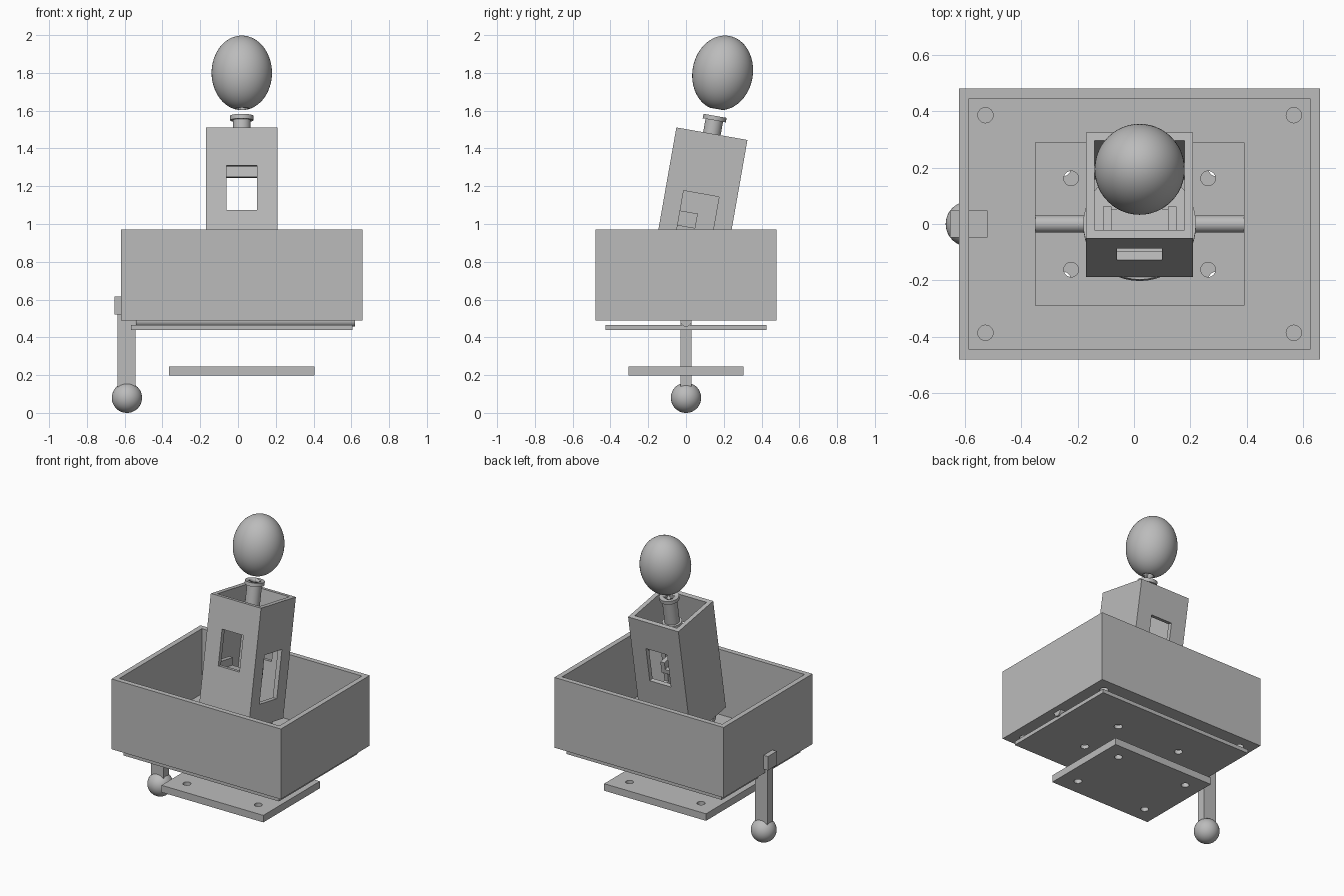
import bpy
import math
from mathutils import Matrix, Vector

if "Cube" in bpy.data.objects:
    bpy.data.objects.remove(bpy.data.objects["Cube"])

CX = 0.02  # shared centre line of the assembly
LEAN = Matrix.Translation((CX, 0, 0.70)) @ Matrix.Rotation(math.radians(-10), 4, "X")

grey = bpy.data.materials.new("plain grey")
grey.use_nodes = True
grey.diffuse_color = (0.5, 0.5, 0.5, 1)
grey.node_tree.nodes["Principled BSDF"].inputs["Base Color"].default_value = (0.5, 0.5, 0.5, 1)


def finish(name, frame):
    ob = bpy.context.object
    ob.name = name
    bpy.ops.object.transform_apply(location=True, rotation=True, scale=True)
    ob.data.transform(frame)
    ob.data.materials.append(grey)
    return ob


def box(name, low, high, frame=Matrix()):
    low, high = Vector(low), Vector(high)
    bpy.ops.mesh.primitive_cube_add(size=1, location=(low + high) / 2)
    bpy.context.object.scale = high - low
    return finish(name, frame)


def rod(name, radius, start, end, frame=Matrix(), x=0, y=0):
    bpy.ops.mesh.primitive_cylinder_add(vertices=48, radius=radius, depth=end - start,
                                        location=(x, y, (start + end) / 2))
    ob = finish(name, frame)
    bpy.ops.object.shade_smooth_by_angle()
    return ob


def ball(name, radius, height, location, frame=Matrix()):
    bpy.ops.mesh.primitive_uv_sphere_add(segments=48, ring_count=32, radius=1, location=location)
    bpy.context.object.scale = (radius, radius, height)
    ob = finish(name, frame)
    bpy.ops.object.shade_smooth_by_angle()
    return ob


def cut(target, *cutters):
    for cutter in cutters:
        mod = target.modifiers.new("cut", "BOOLEAN")
        mod.operation = "DIFFERENCE"
        mod.solver = "EXACT"
        mod.object = cutter
        bpy.context.view_layer.objects.active = target
        bpy.ops.object.modifier_apply(modifier=mod.name)
        bpy.data.objects.remove(cutter)


def drill(target, dx, dy, radius, z):
    for sx in (-1, 1):
        for sy in (-1, 1):
            cut(target, rod("drill", radius, z - 0.1, z + 0.1, x=CX + sx * dx, y=sy * dy))


# Open box: hollow with a floor opening and four screw holes
tub = box("tub", (-0.62, -0.48, 0.49), (0.66, 0.48, 0.97))
cut(tub,
    box("hollow", (-0.585, -0.445, 0.525), (0.625, 0.445, 1.1)),
    box("opening", (-0.35, -0.29, 0.4), (0.39, 0.29, 0.6)))
drill(tub, 0.547, 0.386, 0.027, 0.5)

# Plates below the box
cover = box("cover_plate", (-0.567, -0.425, 0.44), (0.607, 0.425, 0.466))
drill(cover, 0.243, 0.162, 0.026, 0.45)
base = box("base_plate", (-0.365, -0.305, 0.197), (0.405, 0.305, 0.245))
drill(base, 0.27, 0.195, 0.025, 0.22)

# Axle lying along x
rod("axle", 0.03, -0.58, 0.58,
    Matrix.Translation((CX + 0.02, 0, 0.487)) @ Matrix.Rotation(math.pi / 2, 4, "Y"))

# Side lever: block through the wall, post and knob
box("lever_block", (-0.653, -0.048, 0.52), (-0.52, 0.048, 0.615))
box("lever_post", (-0.637, -0.03, 0.1), (-0.542, 0.03, 0.53))
ball("lever_knob", 0.08, 0.08, (-0.588, 0, 0.08))

# Leaning tower: square tube with front, back and left windows
tower = box("tower", (-0.19, -0.191, 0), (0.19, 0.191, 0.79), LEAN)
cut(tower,
    box("bore", (-0.16, -0.161, -0.1), (0.16, 0.161, 0.9), LEAN),
    box("front_back_window", (-0.08, -0.3, 0.347), (0.08, 0.3, 0.586), LEAN),
    box("left_window", (0.05, -0.095, 0.147), (0.3, 0.095, 0.467), LEAN))
rod("tower_foot", 0.2, -0.03, 0, LEAN)

# Bracket inside the tower
bracket = box("bracket", (-0.13, -0.161, 0.28), (0.13, 0.0, 0.36), LEAN)
cut(bracket, box("notch", (-0.1, -0.2, 0.31), (0.1, 0.1, 0.5), LEAN))

# Hollow flanged neck
for name, radius, start, end in (("neck_tube", 0.047, 0.69, 0.87),
                                 ("neck_top_flange", 0.062, 0.862, 0.886),
                                 ("neck_bottom_flange", 0.062, 0.68, 0.70)):
    ring = rod(name, radius, start, end, LEAN)
    cut(ring, rod("neck_bore", 0.032, 0.5, 1.0, LEAN))

# Egg-shaped head with a socket underneath
head = ball("head", 0.16, 0.1985, (0, 0, 1.117), LEAN)
cut(head, rod("socket", 0.035, 0.8, 1.0, LEAN))
